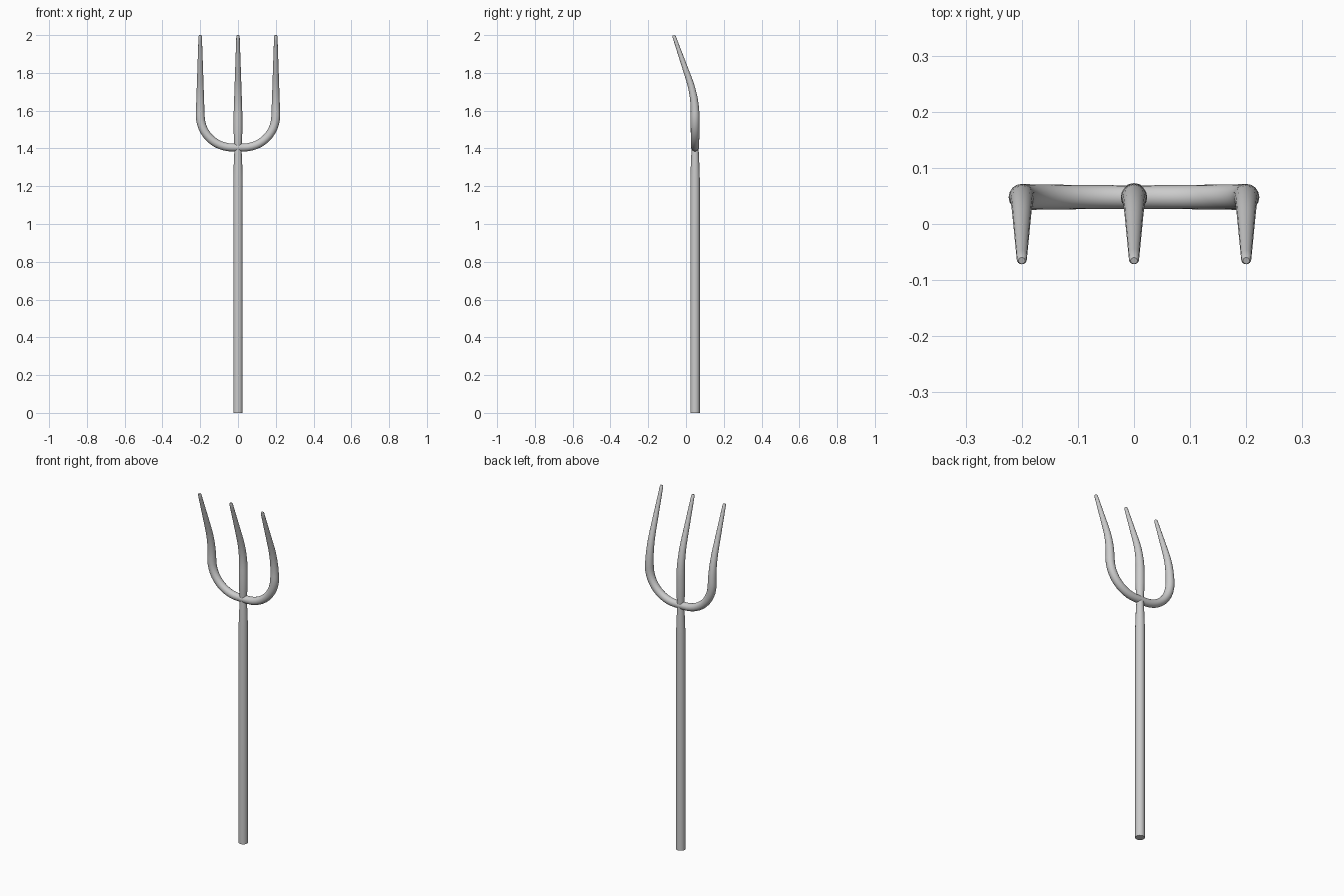
import bpy, math

if "Cube" in bpy.data.objects:
    bpy.data.objects.remove(bpy.data.objects["Cube"])

Y0 = 0.048      # plane of handle and yoke
R = 0.0235      # tine thickness at its root
Z_BEND = 1.57   # height where tines start to taper


def tube(name, pts, sides=16):
    """Round tube through (x, y, z, radius) points, converted to a mesh."""
    cu = bpy.data.curves.new(name, 'CURVE')
    cu.dimensions = '3D'
    cu.bevel_depth = 1.0
    cu.bevel_resolution = sides // 2 - 2
    cu.use_fill_caps = True
    cu.twist_mode = 'MINIMUM'
    sp = cu.splines.new('POLY')
    sp.points.add(len(pts) - 1)
    for p, (x, y, z, r) in zip(sp.points, pts):
        p.co = (x, y, z, 1)
        p.radius = r
    ob = bpy.data.objects.new(name, cu)
    bpy.context.collection.objects.link(ob)
    bpy.ops.object.select_all(action='DESELECT')
    bpy.context.view_layer.objects.active = ob
    ob.select_set(True)
    bpy.ops.object.convert(target='MESH')
    bpy.ops.object.shade_smooth_by_angle(angle=math.radians(40))
    return bpy.context.object


def bend_y(z):
    """Forward sweep of a tine: eases in, then runs straight to the tip."""
    a, b, slope = 1.58, 1.77, 0.35
    if z <= a:
        return Y0
    if z <= b:
        return Y0 - slope * (z - a) ** 2 / (2 * (b - a))
    return Y0 - slope * ((b - a) / 2 + z - b)


def tine(x, z0=Z_BEND, n=18):
    """Tapered tine from z0 up to a slightly blunted tip."""
    pts = []
    for i in range(n + 1):
        z = z0 + (1.993 - z0) * i / n
        t = max(0, (z - Z_BEND) / (1.993 - Z_BEND))
        pts.append((x, bend_y(z), z, R + (0.009 - R) * t))
    return pts + [(x, bend_y(1.999), 1.999, 0.006)]


# Wooden shaft, narrowing into the yoke
tube("handle", [(0, Y0, 0, 0.025), (0, Y0, 1.24, 0.025),
                (0, Y0, 1.33, 0.022), (0, Y0, 1.41, 0.018)])

# Outer tines and U-shaped yoke as one swept bar
cx, rad = 0.03, 0.17
right = []
for i in range(13):
    a = math.radians(90 * i / 12)
    right.append((cx + rad * math.sin(a), Y0,
                  Z_BEND + 0.005 - rad * math.cos(a), 0.021 + (R - 0.021) * i / 12))
right += tine(0.2, Z_BEND + 0.025)
left = [(-x, y, z, r) for x, y, z, r in reversed(right)]
tube("outer_tines", left + right)

# Centre tine, with a narrow neck growing out of the yoke
tube("centre_tine", [(0, Y0, 1.40, 0.018), (0, Y0, 1.44, 0.021)] + tine(0, 1.5))
